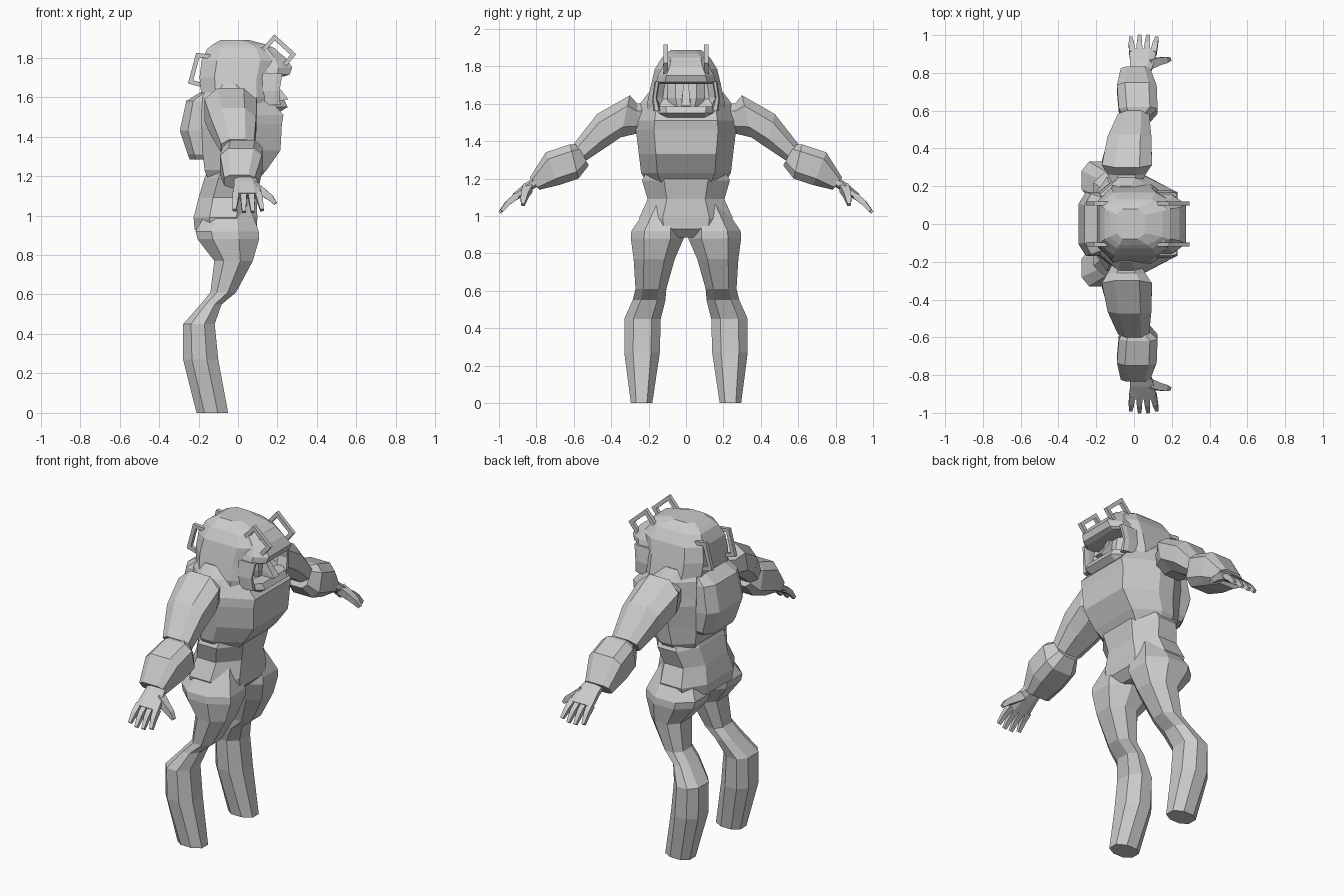
import bpy, bmesh
from mathutils import Vector as V

suit = bpy.data.materials.new("suit_grey")
suit.diffuse_color = (0.6, 0.6, 0.6, 1)


def loft(name, rings):
    """Skin a list of equal-length point rings and cap both ends."""
    bm = bmesh.new()
    vs = [[bm.verts.new(p) for p in r] for r in rings]
    n = len(rings[0])
    for a, b in zip(vs, vs[1:]):
        for i in range(n):
            j = (i + 1) % n
            bm.faces.new((a[i], a[j], b[j], b[i]))
    bm.faces.new(vs[0][::-1])
    bm.faces.new(vs[-1])
    bmesh.ops.recalc_face_normals(bm, faces=bm.faces)
    me = bpy.data.meshes.new(name)
    bm.to_mesh(me)
    bm.free()
    me.materials.append(suit)
    ob = bpy.data.objects.new(name, me)
    bpy.context.collection.objects.link(ob)
    return ob


def octagon(c, u, v, k=0.55, front=None, back=None):
    """Chamfered rectangle around c with half axes u and v.
    front and back place the ends of the flat sides along u."""
    f = k if front is None else front
    b = k if back is None else back
    pts = [(1, -k), (1, k), (f, 1), (-b, 1), (-1, k), (-1, -k), (-b, -1), (f, -1)]
    return [V(c) + V(u) * p + V(v) * q for p, q in pts]


def level(z, x0, x1, y0, y1=None, **kw):
    """Horizontal ring; symmetric when only one y is given."""
    if y1 is None:
        y0, y1 = -y0, y0
    return octagon(((x0 + x1) / 2, (y0 + y1) / 2, z),
                   ((x1 - x0) / 2, 0, 0), (0, (y1 - y0) / 2, 0), **kw)


def section(top, bot, x0, x1, k=0.5):
    """Arm ring given by its top and bottom (y, z) and its x range."""
    t, b = V((0, *top)), V((0, *bot))
    return octagon((t + b) / 2 + V(((x0 + x1) / 2, 0, 0)),
                   ((x1 - x0) / 2, 0, 0), (t - b) / 2, k)


def bar(name, pts, radii, side):
    """Square bar along a path."""
    pts = [V(p) for p in pts]
    rings = []
    for i, p in enumerate(pts):
        a = (p - pts[i - 1]).normalized() if i else V()
        b = (pts[i + 1] - p).normalized() if i < len(pts) - 1 else V()
        t = (a + b).normalized()
        up = t.cross(V(side)).normalized()
        s = up.cross(t)
        r = radii[i]
        m = r / max(0.5, t.dot(a if i else b))
        rings.append([p + s * r + up * m, p - s * r + up * m,
                      p - s * r - up * m, p + s * r - up * m])
    return loft(name, rings)


def both(ob):
    """Mirror a part to the other side of the body."""
    m = ob.modifiers.new("mirror", 'MIRROR')
    m.use_axis = (False, True, False)
    m.use_mirror_merge = False
    return ob


# Trunk
loft("pelvis", [level(*r, k=0.5, front=0.35) for r in (
    (0.885, -0.13, 0.05, 0.06), (0.93, -0.22, 0.095, 0.235), (0.99, -0.225, 0.098, 0.25),
    (1.09, -0.20, 0.095, 0.205), (1.19, -0.17, 0.115, 0.235), (1.24, -0.15, 0.12, 0.21))])
loft("chest", [level(*r, k=0.64, front=0.1, back=0.4) for r in (
    (1.18, -0.15, 0.10, 0.21), (1.23, -0.17, 0.145, 0.24), (1.33, -0.18, 0.215, 0.252),
    (1.46, -0.185, 0.222, 0.268), (1.51, -0.185, 0.23, 0.262), (1.60, -0.18, 0.15, 0.245),
    (1.66, -0.15, 0.10, 0.20))])
loft("backpack", [level(*r, k=0.62) for r in (
    (1.285, -0.245, -0.08, 0.14), (1.31, -0.255, -0.08, 0.16), (1.43, -0.295, -0.08, 0.17),
    (1.58, -0.262, -0.08, 0.16), (1.625, -0.19, -0.08, 0.14))])

# Helmet with a face opening
helmet = loft("helmet", [level(*r, k=0.62, front=0.45) for r in (
    (1.50, -0.16, 0.195, 0.20), (1.60, -0.185, 0.20, 0.208), (1.70, -0.195, 0.205, 0.187),
    (1.785, -0.185, 0.225, 0.167), (1.845, -0.155, 0.19, 0.13), (1.865, -0.13, 0.15, 0.11),
    (1.888, -0.09, 0.06, 0.08))])
cutter = loft("face_cutter", [level(1.56, 0.13, 0.4, 0.13, k=0.8),
                              level(1.63, 0.13, 0.4, 0.155, k=0.8),
                              level(1.72, 0.13, 0.4, 0.14, k=0.8)])
cutter.hide_render = True
cutter.hide_viewport = True
cut = helmet.modifiers.new("opening", 'BOOLEAN')
cut.operation, cut.object, cut.solver = 'DIFFERENCE', cutter, 'EXACT'
loft("brow", [level(*r, k=0.7, front=0.3) for r in (
    (1.705, 0.08, 0.235, 0.165), (1.715, 0.08, 0.262, 0.16),
    (1.75, 0.08, 0.275, 0.15), (1.80, 0.08, 0.24, 0.125), (1.85, 0.08, 0.18, 0.11))])
loft("jaw_guard", [level(*r, k=0.65, front=0.2) for r in (
    (1.52, 0.06, 0.205, 0.15), (1.55, 0.06, 0.252, 0.16), (1.585, 0.06, 0.235, 0.165))])
loft("face", [level(*r) for r in (
    (1.56, 0.02, 0.17, 0.08), (1.63, 0.02, 0.175, 0.10), (1.72, 0.02, 0.16, 0.10))])
bar("nose", [(0.165, 0, 1.70), (0.185, 0, 1.65), (0.215, 0, 1.605), (0.17, 0, 1.595)],
    [0.015, 0.018, 0.024, 0.024], (0, 1, 0))
both(loft("cheek_guard", [level(*r) for r in (
    (1.56, 0.10, 0.215, 0.135, 0.175), (1.63, 0.10, 0.21, 0.155, 0.18),
    (1.72, 0.10, 0.225, 0.14, 0.168))]))

# Helmet handles
for name, path in (
        ("front_handle", [(0.13, 1.84), (0.185, 1.902), (0.28, 1.816), (0.23, 1.755)]),
        ("back_handle", [(-0.14, 1.805), (-0.204, 1.812), (-0.24, 1.677), (-0.17, 1.658)])):
    both(bar(name, [(x, 0.108, z) for x, z in path], [0.011] * 4, (0, 1, 0)))

# Arms
both(loft("upper_arm", [section(*r) for r in (
    ((0.22, 1.60), (0.22, 1.46), -0.12, 0.04), ((0.26, 1.60), (0.265, 1.44), -0.14, 0.06),
    ((0.30, 1.645), (0.35, 1.42), -0.17, 0.095), ((0.475, 1.545), (0.43, 1.365), -0.14, 0.092),
    ((0.60, 1.385), (0.535, 1.295), -0.085, 0.08))]))
both(loft("forearm", [section(*r, k=0.6) for r in (
    ((0.58, 1.38), (0.52, 1.27), -0.05, 0.08), ((0.62, 1.383), (0.575, 1.20), -0.08, 0.125),
    ((0.75, 1.34), (0.68, 1.165), -0.09, 0.12), ((0.835, 1.205), (0.785, 1.14), -0.07, 0.085))]))

# Hands
both(loft("palm", [section(*r) for r in (
    ((0.80, 1.215), (0.785, 1.165), -0.02, 0.085), ((0.86, 1.175), (0.835, 1.13), -0.02, 0.105),
    ((0.93, 1.115), (0.905, 1.085), -0.025, 0.12))]))
for i, (x, tip, length) in enumerate(((-0.01, -0.018, 0.90), (0.028, 0.03, 1.0),
                                      (0.067, 0.075, 1.0), (0.103, 0.122, 0.90))):
    y0, z0 = 0.905, 1.108
    dy, dz = 0.09 * length, -0.09 * length
    both(bar(f"finger_{i + 1}", [(x, y0, z0),
                                 (x * 0.5 + tip * 0.5, y0 + dy * 0.55, z0 + dz * 0.45),
                                 (tip, y0 + dy, z0 + dz)], [0.017, 0.014, 0.009], (1, 0, 0)))
both(bar("thumb", [(0.08, 0.845, 1.15), (0.13, 0.862, 1.115), (0.165, 0.868, 1.09),
                   (0.19, 0.873, 1.06)], [0.024, 0.02, 0.016, 0.009], (0, 1, 0)))

# Legs
both(loft("leg", [level(*r, k=0.5, front=0.35) for r in (
    (0.0, -0.21, -0.05, 0.18, 0.295), (0.27, -0.278, -0.10, 0.14, 0.33),
    (0.45, -0.278, -0.118, 0.135, 0.33), (0.55, -0.19, -0.083, 0.11, 0.285),
    (0.61, -0.14, -0.01, 0.105, 0.27), (0.77, -0.12, 0.075, 0.06, 0.28),
    (0.88, -0.205, 0.107, 0.012, 0.295), (0.92, -0.215, 0.105, 0.012, 0.292),
    (1.07, -0.13, 0.05, 0.04, 0.19))]))
